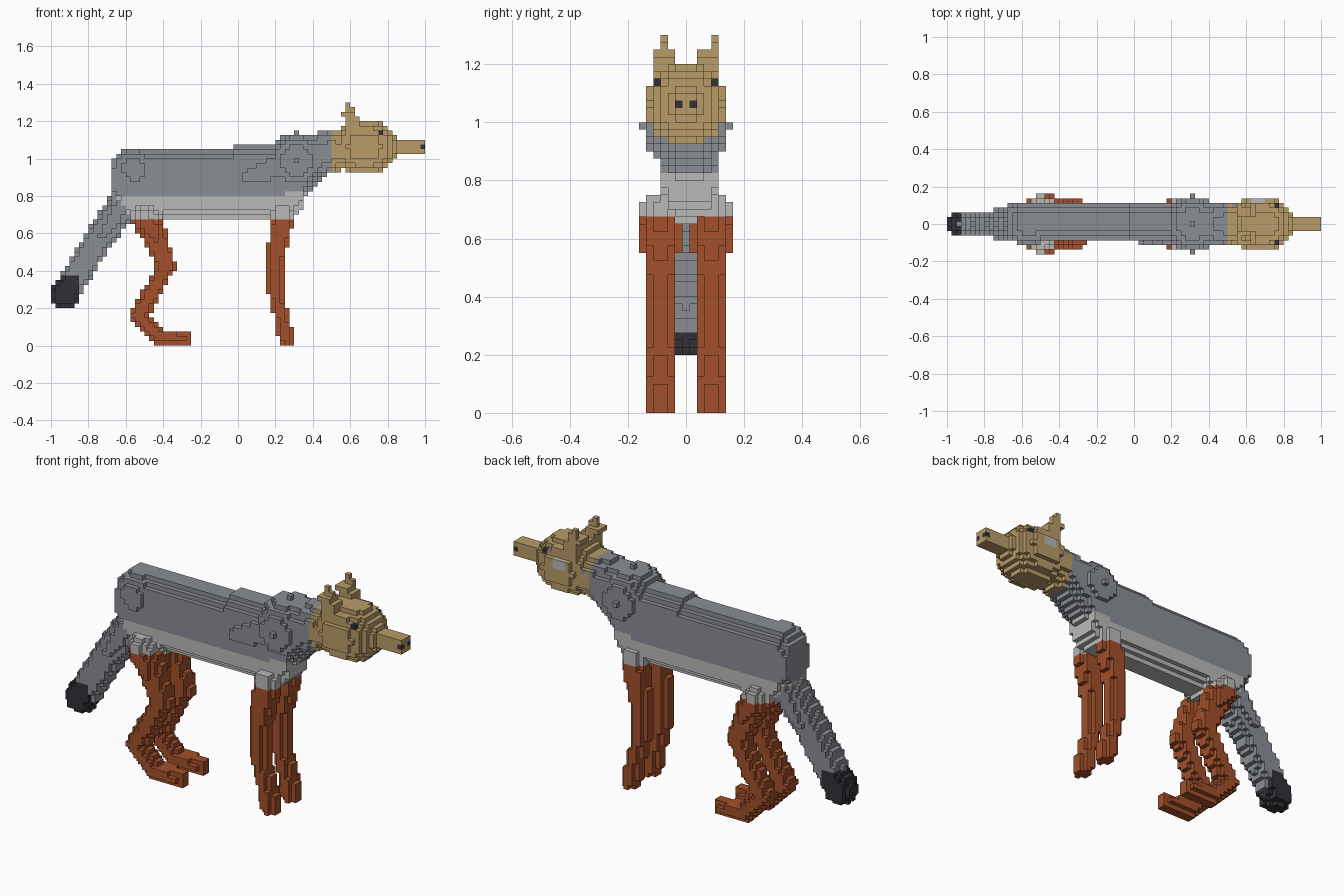
import bpy
import bmesh
import math
from mathutils import Vector

if "Cube" in bpy.data.objects:
    bpy.data.objects.remove(bpy.data.objects["Cube"])

S = 0.025  # edge of one block

# Flat colours
COLOURS = {
    "grey_fur": (0.255, 0.272, 0.300),
    "pale_fur": (0.49, 0.49, 0.48),
    "russet_fur": (0.36, 0.080, 0.024),
    "tan_fur": (0.48, 0.33, 0.14),
    "dark_fur": (0.032, 0.030, 0.037),
}
NAMES = list(COLOURS)
GREY, PALE, RUSSET, TAN, DARK = range(5)
mats = []
for name, rgb in COLOURS.items():
    m = bpy.data.materials.new(name)
    m.use_nodes = True
    m.diffuse_color = (*rgb, 1)
    m.node_tree.nodes["Principled BSDF"].inputs["Base Color"].default_value = (*rgb, 1)
    mats.append(m)


# Solid shapes as inside tests
def lerp_profile(points, x):
    for (x0, z0), (x1, z1) in zip(points, points[1:]):
        if x0 <= x <= x1:
            return z0 + (z1 - z0) * (x - x0) / max(x1 - x0, 1e-6)
    return None


def limb(*nodes):
    """Chain of tapered round segments; each node is (x, y, z, radius)."""
    def inside(p):
        for a, b in zip(nodes, nodes[1:]):
            va, vb = Vector(a[:3]), Vector(b[:3])
            d = vb - va
            t = min(1, max(0, (p - va).dot(d) / d.length_squared))
            if (p - va - d * t).length <= a[3] + (b[3] - a[3]) * t:
                return True
        return False
    return inside


def ellipsoid(c, r, power=2):
    return lambda p: sum((abs(p[n] - c[n]) / r[n]) ** power for n in range(3)) <= 1


def box(lo, hi):
    return lambda p: all(lo[n] < p[n] < hi[n] for n in range(3))


BELLY = [(-.68, .80), (-.62, .72), (-.57, .65), (-.41, .65), (-.40, .675), (.20, .675),
         (.33, .69), (.37, .82), (.50, .94), (.56, .95)]
BACK = [(-.68, 1.0), (-.60, 1.05), (-.04, 1.05), (0, 1.075), (.20, 1.075),
        (.24, 1.13), (.48, 1.13), (.56, 1.15)]


def torso(p):
    lo, hi = lerp_profile(BELLY, p.x), lerp_profile(BACK, p.x)
    if lo is None or not lo < p.z < hi:
        return False
    r = .10
    d = min(r, p.z - lo, hi - p.z)
    half = math.sqrt(r * r - (r - d) ** 2)
    return abs(p.y - .0125) <= max(half, .045)


shoulder = ellipsoid((.3125, 0, .9875), (.152,) * 3)
shoulder_blade = limb((.30, 0, .97, .12), (.06, 0, .91, .105))
hip = ellipsoid((-.56, 0, .94), (.12, .115, .12))
neck = limb((.31, 0, .985, .13), (.52, 0, 1.045, .11))


def body(p):
    return torso(p) or shoulder(p) or shoulder_blade(p) or hip(p) or (neck(p) and p.x < .5)


def body_colour(p):
    edge = .80 if p.x < -.4 else (.825 if p.x > .25 else .81)
    return PALE if p.z < edge else GREY


skull = ellipsoid((.675, 0, 1.0625), (.175, .1375, .1385), 2.4)
muzzle = box((.80, -.04, 1.02), (1.0, .04, 1.1))


def head(p):
    return skull(p) or muzzle(p) or (neck(p) and p.x > .5)


def head_colour(p):
    if p.x > .975 and abs(p.z - 1.0625) < .01 and abs(abs(p.y) - .025) < .01:
        return DARK  # nostrils
    if p.x > .72 and abs(p.z - 1.1375) < .01 and abs(abs(p.y) - .1) < .01:
        return DARK  # eyes
    if p.y > .12 and abs(p.x - .66) < .03 and abs(p.z - 1.1) < .03:
        return PALE  # cheek patch
    return TAN


# Ears: stacked blocks stepping back and up
def ear(y0, y1, tip0, tip1):
    parts = [box((.57, y0, 1.12), (.65, y1, 1.225)),
             box((.55, y0, 1.22), (.625, y1, 1.25)),
             box((.57, tip0, 1.24), (.625, tip1, 1.275)),
             box((.57, tip0, 1.27), (.60, tip1, 1.3))]
    return lambda p: any(f(p) for f in parts)


def tail_colour(p):
    return DARK if p.x < -.86 and p.z < .375 else GREY


def leg_colour(p):
    return PALE if p.z > .68 else RUSSET


def front_leg(s):
    y = s * .0875
    return limb((.24, y, .70, .06), (.225, y, .60, .056), (.20, y, .47, .052),
                (.195, y, .32, .046), (.225, y, .18, .042), (.26, y, .03, .045))


def hind_leg(s):
    y = s * .0875
    return limb((-.50, y, .68, .072), (-.46, y, .62, .07), (-.385, y, .43, .053),
                (-.44, y, .32, .05), (-.53, y, .16, .05), (-.43, y, .045, .046),
                (-.29, y, .04, .042))


PARTS = [
    ("head", head, head_colour),
    ("right_ear", ear(-.1125, -.0375, -.0875, -.0625), lambda p: TAN),
    ("left_ear", ear(.0375, .1125, .0875, .1125), lambda p: TAN),
    ("body", body, body_colour),
    ("tail", limb((-.62, 0, .74, .085), (-.75, 0, .56, .075), (-.925, 0, .275, .073)), tail_colour),
    ("right_front_leg", front_leg(-1), leg_colour),
    ("left_front_leg", front_leg(1), leg_colour),
    ("right_hind_leg", hind_leg(-1), leg_colour),
    ("left_hind_leg", hind_leg(1), leg_colour),
]

# Fill the block grid; the first part that claims a cell keeps it
cells = {}
for i in range(-40, 40):
    for j in range(-6, 7):
        for k in range(52):
            p = Vector(((i + .5) * S, j * S, (k + .5) * S))
            for name, inside, colour in PARTS:
                if inside(p):
                    cells[i, j, k] = (name, colour(p))
                    break

# Keep only the frontmost block of each eye dark
for j in (-4, 4):
    eye = sorted(c for c in cells if c[1] == j and cells[c] == ("head", DARK))
    for c in eye[:-1]:
        cells[c] = ("head", TAN)


# Skin the exposed block sides of each part
def skin(part):
    bm = bmesh.new()
    verts = {}
    for (i, j, k), (name, mat) in cells.items():
        if name != part:
            continue
        for axis in range(3):
            for side in (0, 1):
                near = [i, j, k]
                near[axis] += 2 * side - 1
                if tuple(near) in cells:
                    continue
                corners = []
                for u, v in ((0, 0), (1, 0), (1, 1), (0, 1)):
                    c = [i, j, k]
                    c[axis] += side
                    c[(axis + 1) % 3] += u
                    c[(axis + 2) % 3] += v
                    c = tuple(c)
                    if c not in verts:
                        verts[c] = bm.verts.new((c[0] * S, (c[1] - .5) * S, c[2] * S))
                    corners.append(verts[c])
                bm.faces.new(corners if side else corners[::-1]).material_index = mat
    mesh = bpy.data.meshes.new(part)
    bm.to_mesh(mesh)
    bm.free()
    for m in mats:
        mesh.materials.append(m)
    bpy.context.collection.objects.link(bpy.data.objects.new(part, mesh))


for part, _, _ in PARTS:
    skin(part)
